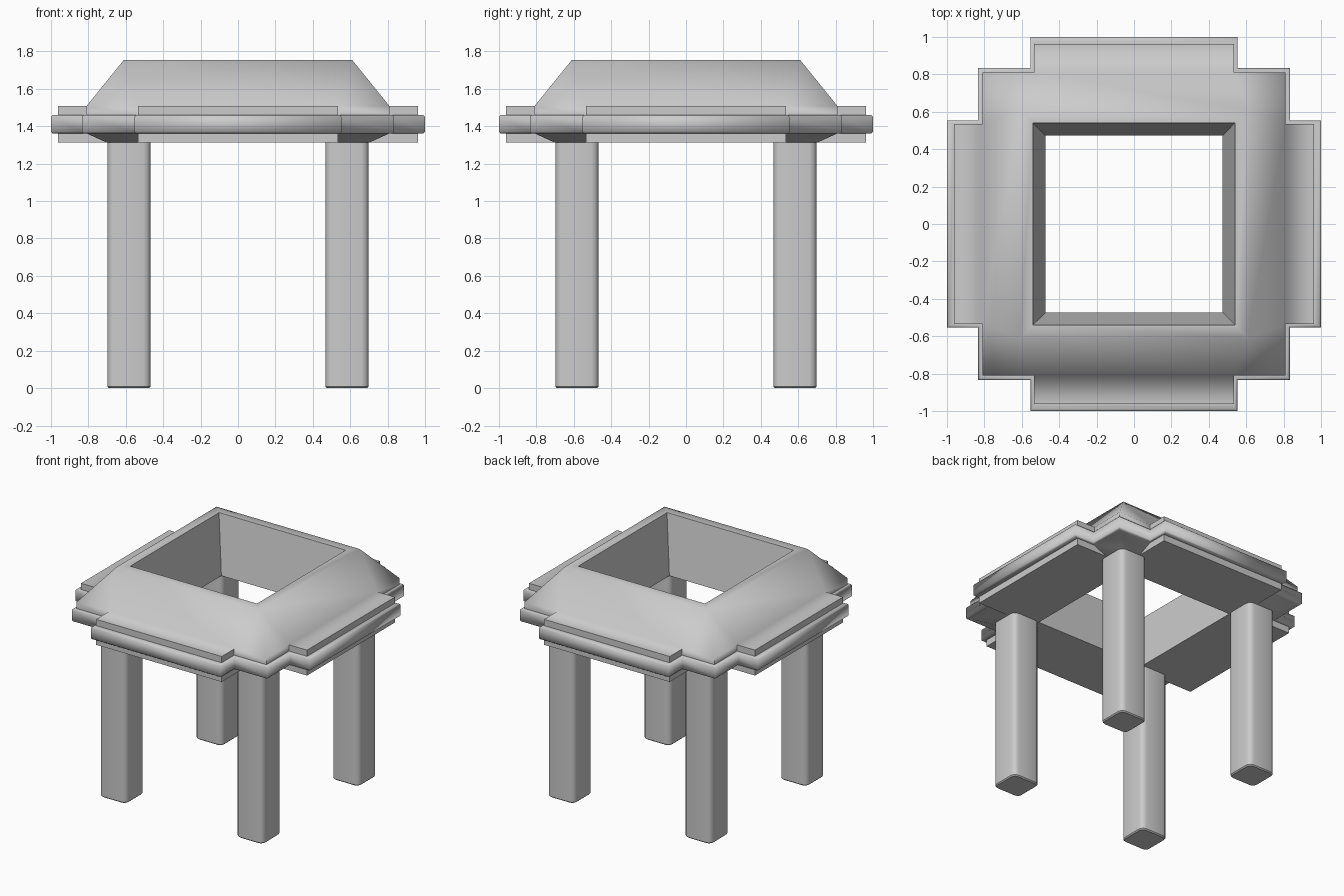
import bpy, bmesh, math

if "Cube" in bpy.data.objects:
    bpy.data.objects.remove(bpy.data.objects["Cube"])


def outline(out, c, w):
    """Plus-shaped outline: arms of half width w reach out, corners reach c."""
    corner = [(out, w), (c, w), (c, c), (w, c), (w, out)]
    pts = []
    for k in range(4):
        for x, y in corner:
            for _ in range(k):
                x, y = -y, x
            pts.append((x, y))
    return pts


def finish(name, bm, angle):
    bmesh.ops.recalc_face_normals(bm, faces=bm.faces)
    me = bpy.data.meshes.new(name)
    bm.to_mesh(me)
    bm.free()
    ob = bpy.data.objects.new(name, me)
    bpy.context.collection.objects.link(ob)
    bpy.ops.object.select_all(action='DESELECT')
    ob.select_set(True)
    bpy.context.view_layer.objects.active = ob
    bpy.ops.object.shade_smooth_by_angle(angle=math.radians(angle))
    return ob


# Roof frame: a closed loop of outlines (arm reach, corner reach, arm half width, z)
levels = [
    (0.54, 0.54, 0.54, 1.755),     # inner rim
    (0.61, 0.61, 0.61, 1.755),     # outer rim
    (0.81, 0.81, 0.535, 1.508),    # foot of the slope
    (0.963, 0.81, 0.535, 1.508),   # upper plate
    (0.963, 0.81, 0.535, 1.46),
    (0.99, 0.825, 0.545, 1.46),    # main slab with eased edges
    (1.00, 0.833, 0.553, 1.452),
    (1.00, 0.833, 0.553, 1.37),
    (0.99, 0.825, 0.545, 1.362),
    (0.963, 0.81, 0.535, 1.362),   # lower plate, corners taper to the legs
    (0.963, 0.70, 0.535, 1.312),
    (0.472, 0.472, 0.472, 1.312),  # opening underneath
]
bm = bmesh.new()
rings = [[bm.verts.new((x, y, z)) for x, y in outline(o, c, w)]
         for o, c, w, z in levels]
for i, a in enumerate(rings):
    b = rings[(i + 1) % len(rings)]
    for j in range(len(a)):
        k = (j + 1) % len(a)
        bm.faces.new((a[j], a[k], b[k], b[j]))
bmesh.ops.remove_doubles(bm, verts=bm.verts, dist=0.0005)
finish("roof_frame", bm, 70)

# Four legs with rounded vertical edges and a slightly eased foot
H = 1.34
for sx, side in ((-1, "left"), (1, "right")):
    for sy, end in ((-1, "front"), (1, "back")):
        bm = bmesh.new()
        bmesh.ops.create_cube(bm, size=1)
        bmesh.ops.scale(bm, vec=(0.232, 0.232, H), verts=bm.verts)
        bmesh.ops.translate(bm, vec=(sx * 0.583, sy * 0.583, H / 2), verts=bm.verts)
        upright = [e for e in bm.edges
                   if abs(e.verts[0].co.z - e.verts[1].co.z) > 0.5]
        bmesh.ops.bevel(bm, geom=upright, offset=0.04, segments=3,
                        profile=0.5, affect='EDGES')
        foot = [e for e in bm.edges if all(v.co.z < 0.001 for v in e.verts)]
        bmesh.ops.bevel(bm, geom=foot, offset=0.008, segments=1,
                        profile=0.5, affect='EDGES')
        finish(f"{end}_{side}_leg", bm, 40)
